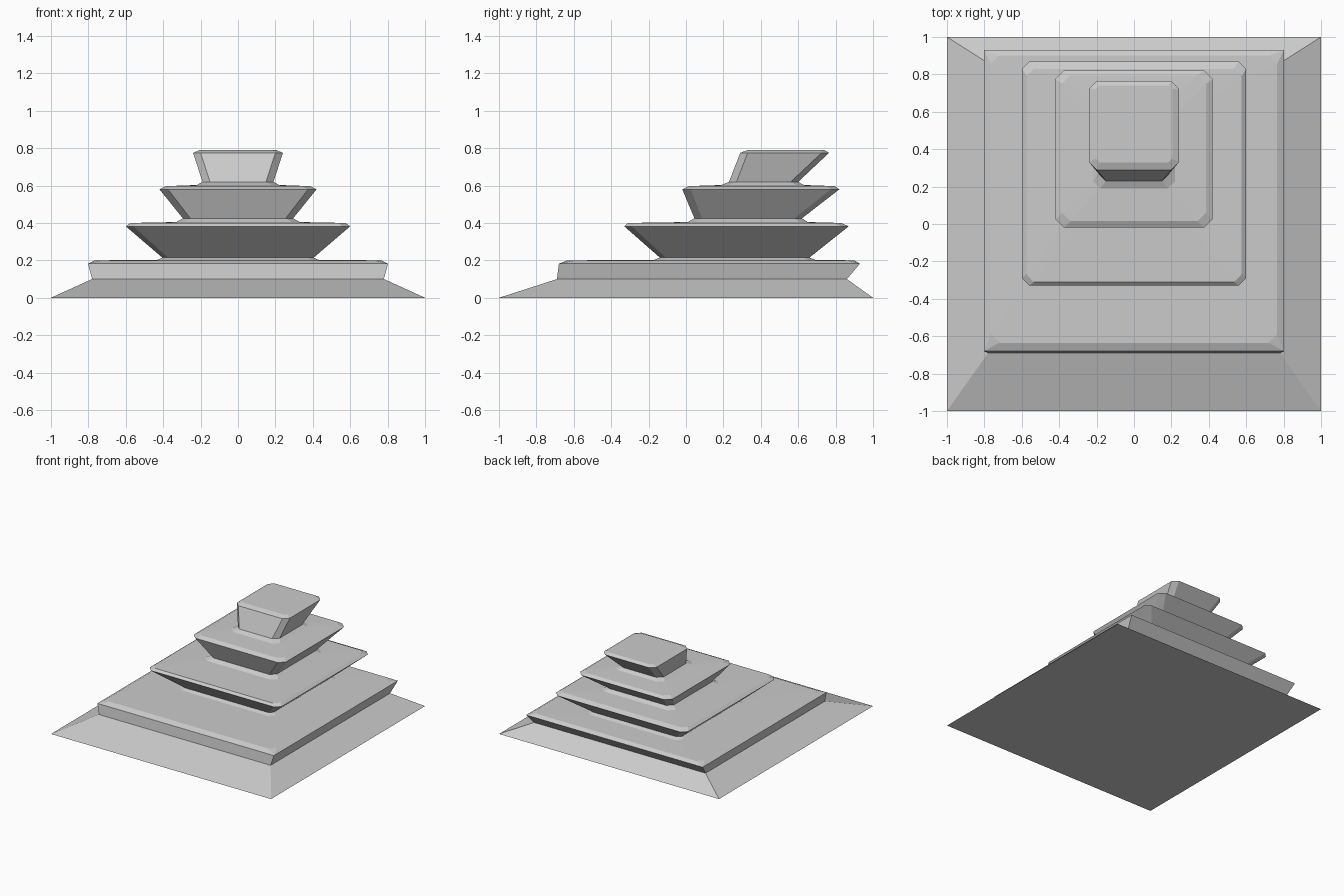
import bpy, bmesh

cube = bpy.data.objects.get("Cube")
if cube:
    bpy.data.objects.remove(cube, do_unlink=True)

# Single stone colour
GREY = (0.6, 0.6, 0.6, 1)
stone = bpy.data.materials.new("grey stone")
stone.use_nodes = True
stone.diffuse_color = GREY
stone.node_tree.nodes["Principled BSDF"].inputs["Base Color"].default_value = GREY


def ring(bm, z, hx, y0, y1, c):
    """Rectangle with corners cut by c, counter-clockwise from above."""
    pts = [(hx - c, y0), (hx, y0 + c), (hx, y1 - c), (hx - c, y1),
           (c - hx, y1), (-hx, y1 - c), (-hx, y0 + c), (c - hx, y0)]
    return [bm.verts.new((x, y, z)) for x, y in pts]


def loft(name, sections):
    """Closed solid skinned through (z, half width, front, back, corner cut)."""
    bm = bmesh.new()
    rings = [ring(bm, *s) for s in sections]
    for a, b in zip(rings, rings[1:]):
        for i in range(8):
            j = (i + 1) % 8
            bm.faces.new((a[i], a[j], b[j], b[i]))
    bm.faces.new(rings[0][::-1])
    bm.faces.new(rings[-1])
    # square corners collapse to one vertex
    bmesh.ops.remove_doubles(bm, verts=bm.verts, dist=0.0005)
    bmesh.ops.recalc_face_normals(bm, faces=bm.faces)
    mesh = bpy.data.meshes.new(name)
    bm.to_mesh(mesh)
    bm.free()
    mesh.materials.append(stone)
    obj = bpy.data.objects.new(name, mesh)
    bpy.context.collection.objects.link(obj)


# Feet shared by a tier's shoulder and the tier standing on it
foot2 = (0.203, 0.43, -0.17, 0.69, 0.04)
foot3 = (0.405, 0.33, 0.01, 0.65, 0.04)
foot4 = (0.603, 0.22, 0.19, 0.63, 0.04)

# Sloping ground plinth
plinth_top = (0.10, 0.78, -0.69, 0.86, 0)
loft("base_plinth", [(0, 1, -1, 1, 0), plinth_top])

# Stacked tiers: foot, neck, outer edge, bevelled rim, shoulder
loft("tier_1", [plinth_top, (0.182, 0.802, -0.68, 0.93, 0),
                (0.20, 0.765, -0.635, 0.90, 0.045), foot2])
loft("tier_2", [foot2, (0.215, 0.405, -0.14, 0.66, 0.03),
                (0.382, 0.60, -0.33, 0.87, 0.04),
                (0.40, 0.575, -0.31, 0.83, 0.04), foot3])
loft("tier_3", [foot3, (0.425, 0.295, 0.045, 0.62, 0.04),
                (0.58, 0.42, -0.02, 0.82, 0.045),
                (0.597, 0.385, 0.015, 0.795, 0.045), foot4])
loft("tier_4", [foot4, (0.62, 0.19, 0.23, 0.60, 0.04),
                (0.775, 0.24, 0.29, 0.765, 0.04),
                (0.79, 0.205, 0.33, 0.74, 0.02)])
